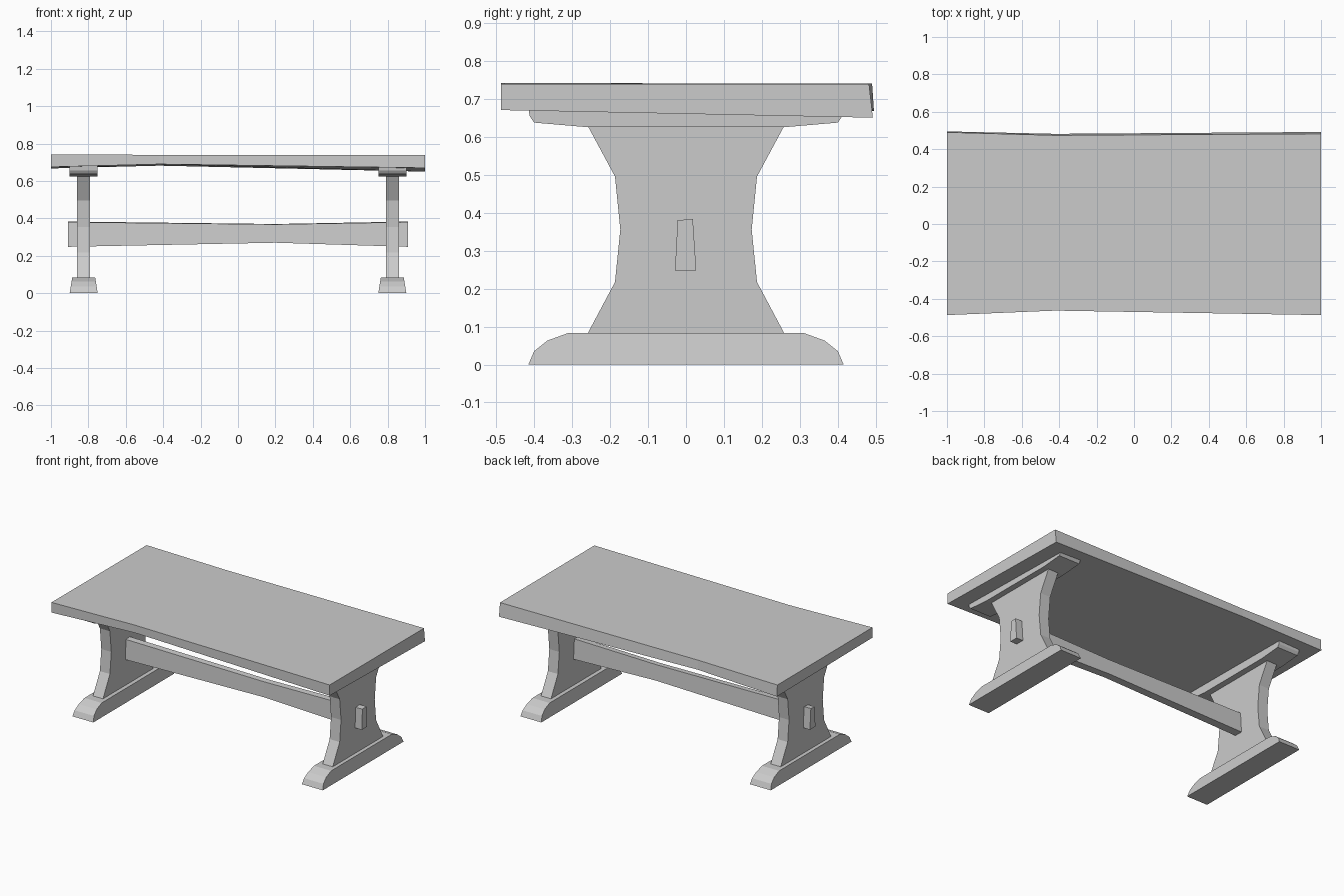
import bpy, bmesh

if "Cube" in bpy.data.objects:
    bpy.data.objects.remove(bpy.data.objects["Cube"])


def loft(name, sections):
    """Skin matching (y, z) outlines placed at successive x positions."""
    bm = bmesh.new()
    rings = [[bm.verts.new((x, y, z)) for y, z in pts] for x, pts in sections]
    n = len(rings[0])
    for a, b in zip(rings, rings[1:]):
        for i in range(n):
            j = (i + 1) % n
            bm.faces.new((a[i], a[j], b[j], b[i]))
    bm.faces.new(rings[0])
    bm.faces.new(rings[-1])
    bmesh.ops.recalc_face_normals(bm, faces=bm.faces)
    me = bpy.data.meshes.new(name)
    bm.to_mesh(me)
    bm.free()
    ob = bpy.data.objects.new(name, me)
    bpy.context.collection.objects.link(ob)
    return ob


def symmetric(half):
    """Mirror a bottom-to-top half outline across y = 0."""
    return half + [(-y, z) for y, z in reversed(half)]


# Slightly irregular, hand-hewn tabletop
loft("tabletop", [
    (-1.0, [(-0.487, 0.675), (0.495, 0.667), (0.49, 0.74), (-0.487, 0.741)]),
    (-0.42, [(-0.463, 0.69), (0.482, 0.682), (0.474, 0.74), (-0.463, 0.74)]),
    (1.0, [(-0.487, 0.67), (0.492, 0.65), (0.482, 0.738), (-0.487, 0.739)]),
])

# Stretcher beam, thinner in the middle, ends poking through the legs
loft("stretcher", [
    (-0.91, [(-0.029, 0.248), (0.027, 0.248), (0.018, 0.383), (-0.022, 0.38)]),
    (0.2, [(-0.025, 0.27), (0.024, 0.27), (0.017, 0.37), (-0.02, 0.368)]),
    (0.91, [(-0.029, 0.248), (0.027, 0.248), (0.018, 0.383), (-0.022, 0.38)]),
])

# Trestle at each end: waisted leg, rounded foot and top cleat
leg = symmetric([(0.26, 0.08), (0.187, 0.217), (0.173, 0.355),
                 (0.187, 0.495), (0.258, 0.627)])
foot = symmetric([(0.415, 0.0), (0.40, 0.035), (0.365, 0.063), (0.31, 0.083)])
cleat = symmetric([(0.26, 0.625), (0.40, 0.637), (0.412, 0.655), (0.415, 0.68)])

for side, s in (("left", -1), ("right", 1)):
    loft(side + "_leg", [(s * 0.79, leg), (s * 0.862, leg)])
    loft(side + "_cleat", [(s * 0.75, cleat), (s * 0.9, cleat)])
    ob = loft(side + "_foot", [(s * 0.75, foot), (s * 0.9, foot)])
    # Foot sides lean inward towards the top
    for v in ob.data.vertices:
        k = 1 - 0.18 * v.co.z / 0.083
        v.co.x = s * 0.825 + (v.co.x - s * 0.825) * k
